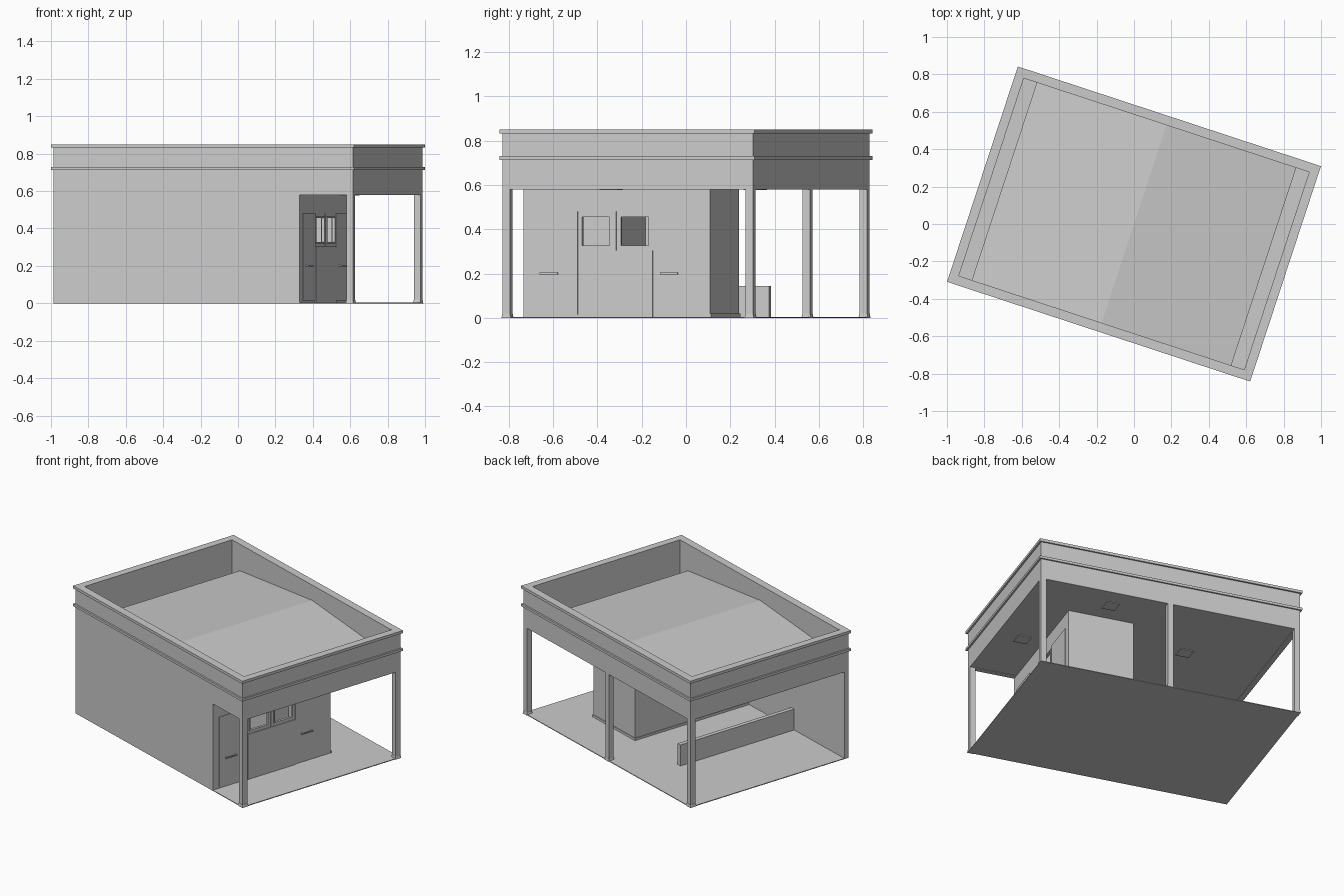
import bpy, bmesh, math

if "Cube" in bpy.data.objects:
    bpy.data.objects.remove(bpy.data.objects["Cube"])

ANGLE = -math.radians(18.2)   # the whole building is turned about z
HU, HV = 0.842, 0.595         # half length and half width of the body
T = 0.035                     # parapet and column thickness


def finish(name, bm):
    bmesh.ops.recalc_face_normals(bm, faces=bm.faces)
    me = bpy.data.meshes.new(name)
    bm.to_mesh(me)
    bm.free()
    ob = bpy.data.objects.new(name, me)
    ob.rotation_euler.z = ANGLE
    bpy.context.collection.objects.link(ob)
    return ob


def add_box(bm, u, v, z):
    vs = bmesh.ops.create_cube(bm, size=1)['verts']
    for p in vs:
        p.co = [r[0] if c < 0 else r[1] for c, r in zip(p.co, (u, v, z))]
    return vs


def boxes(name, *items):
    bm = bmesh.new()
    for it in items:
        add_box(bm, *it)
    return finish(name, bm)


def ring(name, outer, inner, z0, z1):
    """Rectangular frame lying flat; outer and inner are half sizes."""
    bm = bmesh.new()
    signs = ((-1, -1), (1, -1), (1, 1), (-1, 1))
    loops = [[bm.verts.new((s * h[0], t * h[1], z)) for s, t in signs]
             for h, z in ((outer, z0), (outer, z1), (inner, z1), (inner, z0))]
    for k in range(4):
        a, b = loops[k], loops[(k + 1) % 4]
        for i in range(4):
            j = (i + 1) % 4
            bm.faces.new((a[i], a[j], b[j], b[i]))
    return finish(name, bm)


def prism(name, profile, v0, v1):
    """Profile of (u, z) points extruded along v."""
    bm = bmesh.new()
    a = [bm.verts.new((u, v0, z)) for u, z in profile]
    b = [bm.verts.new((u, v1, z)) for u, z in profile]
    bm.faces.new(a)
    bm.faces.new(b[::-1])
    for i in range(len(a)):
        j = (i + 1) % len(a)
        bm.faces.new((a[i], b[i], b[j], a[j]))
    return finish(name, bm)


# Floor and ceiling
boxes("floor", ((-HU, HU), (-HV, HV), (0, 0.005)))
IU, IV = HU - T, HV - T
boxes("ceiling", ((-IU, IU), (-IV, IV), (0.582, 0.6)))

# Beam with parapet, and its two projecting bands
ring("parapet_beam", (HU, HV), (IU, IV), 0.58, 0.84)
ring("lower_band", (HU + 0.011, HV + 0.011), (HU - 0.01, HV - 0.01), 0.714, 0.73)
ring("top_coping", (HU + 0.011, HV + 0.011), (IU - 0.004, IV - 0.004), 0.832, 0.85)

# Low gable roof between the parapets, gutters at both ends
prism("roof", [(-0.73, 0.67), (0, 0.745), (0.73, 0.67), (0.73, 0.6), (-0.73, 0.6)], -IV, IV)

# Columns with flared feet
C = HU - T / 2
D = HV - T / 2
for name, u, v in (("front_column", C, -D), ("right_column", C, D),
                   ("middle_column", 0, D), ("back_column", -C, D)):
    bm = bmesh.new()
    h = T / 2
    add_box(bm, (u - h, u + h), (v - h, v + h), (0, 0.58))
    for p in add_box(bm, (u - h - .004, u + h + .004), (v - h - .004, v + h + .004), (0, 0.02)):
        if p.co.z > 0.01:
            p.co.x += 0.003 if p.co.x < u else -0.003
            p.co.y += 0.003 if p.co.y < v else -0.003
    finish(name, bm)

# Long closed wall and the low wall behind the room
RU0, RU1, RV = 0.122, 0.542, 0.293
WI = -HV + 0.03
boxes("long_wall", ((-HU, RU1), (-HV, WI), (0, 0.58)))
boxes("low_wall", ((-0.336, -0.308), (WI, RV), (0, 0.145)))

# Room walls; the front is pieced around two windows
W = 0.018
WIN = ((-0.322, -0.175), (-0.138, 0.010))
Z0, Z1 = 0.32, 0.463
F = (RU1 - W, RU1)
boxes("room_walls",
      ((RU0, RU1), (RV - W, RV), (0, 0.58)),
      ((RU0, RU0 + W), (WI, RV - W), (0, 0.58)),
      (F, (WI, RV - W), (0, Z0)),
      (F, (WI, RV - W), (Z1, 0.58)),
      (F, (WI, WIN[0][0]), (Z0, Z1)),
      (F, (WIN[0][1], WIN[1][0]), (Z0, Z1)),
      (F, (WIN[1][1], RV - W), (Z0, Z1)))
boxes("room_partition", ((RU0 + W, RU1 - W), (-0.163, -0.147), (0, 0.58)))
boxes("room_skirting", ((RU0 - .003, RU1 + .003), (RV, RV + .004), (0, 0.02)),
      ((RU0 - .004, RU0), (WI, RV + .004), (0, 0.02)))

# Window frames
for i, (a, b) in enumerate(WIN):
    f = (RU1 - 0.012, RU1 + 0.004)
    e = 0.008
    boxes(f"window_frame_{i + 1}", (f, (a, a + e), (Z0, Z1)), (f, (b - e, b), (Z0, Z1)),
          (f, (a + e, b - e), (Z0, Z0 + e)), (f, (a + e, b - e), (Z1 - e, Z1)))

# Doors with bar handles, and the panel between them
G = (RU1, RU1 + 0.004)
for side, v, hc in (("left", (-0.548, -0.336), -0.468), ("right", (0.024, 0.241), 0.104)):
    boxes(side + "_door", (G, v, (0.015, 0.48)))
    boxes(side + "_handle",
          ((RU1 + .016, RU1 + .022), (hc - .042, hc + .042), (0.197, 0.204)),
          ((RU1, RU1 + .018), (hc - .036, hc - .030), (0.197, 0.204)),
          ((RU1, RU1 + .018), (hc + .030, hc + .036), (0.197, 0.204)))
boxes("lower_panel", ((RU1, RU1 + 0.006), (-0.334, 0.022), (0.005, 0.305)))
boxes("centre_post", (G, (-0.161, -0.153), (0.305, 0.48)))

# Square ceiling lights
for i, (u, v) in enumerate(((0.326, 0.437), (-0.30, 0.076), (0.671, -0.134))):
    s = 0.042
    boxes(f"ceiling_light_{i + 1}", ((u - s, u + s), (v - s, v + s), (0.577, 0.583)))
